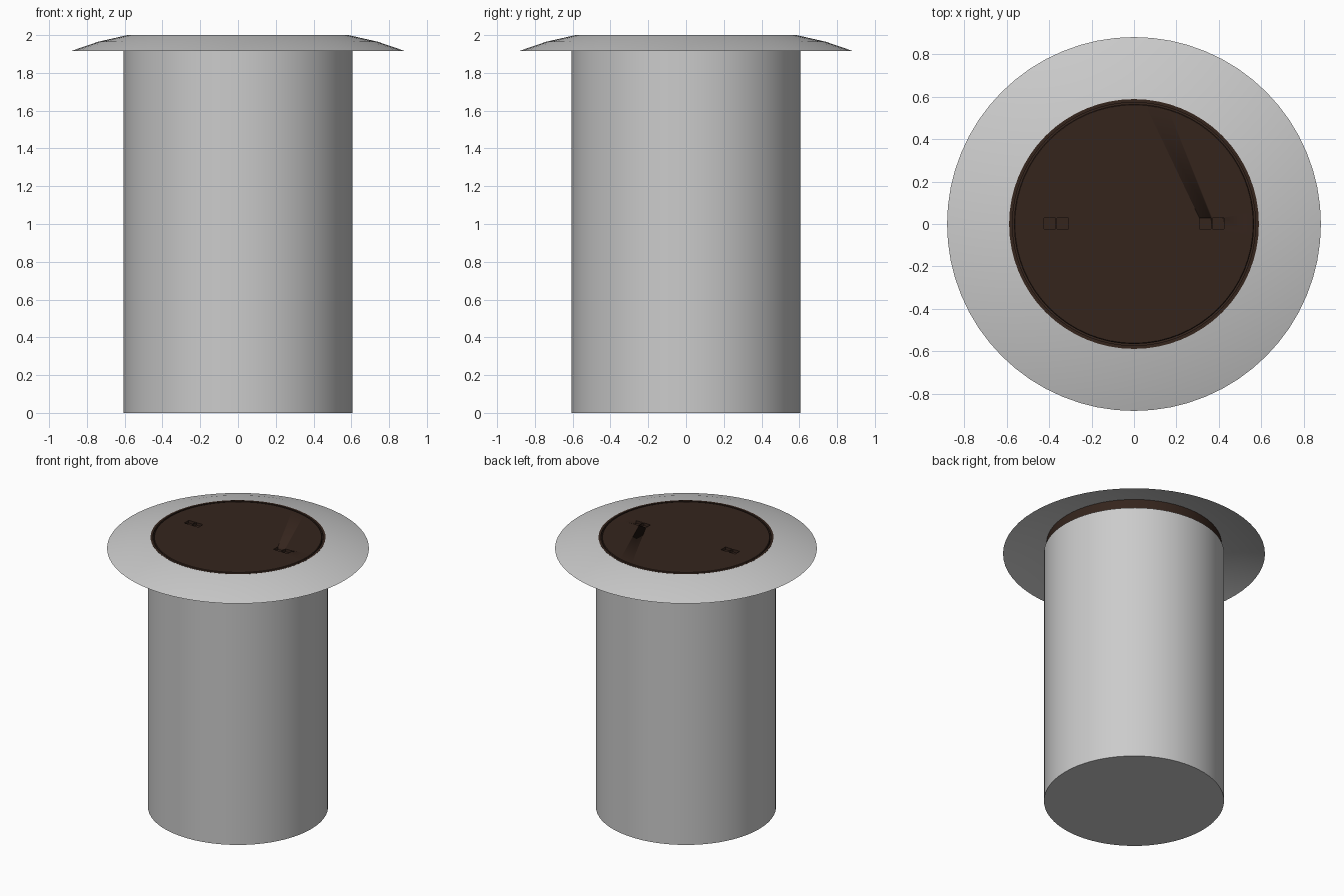
import bpy, bmesh, math

if "Cube" in bpy.data.objects:
    bpy.data.objects.remove(bpy.data.objects["Cube"])

SEG = 64

def lathe(name, profile, mat=None):
    """Revolve (radius, z) points round z; radius 0 becomes a flat cap."""
    bm = bmesh.new()
    rings = []
    for r, z in profile:
        if r == 0:
            rings.append(None)
            continue
        rings.append([bm.verts.new((r * math.cos(2 * math.pi * i / SEG),
                                    r * math.sin(2 * math.pi * i / SEG), z)) for i in range(SEG)])
    for a, b in zip(rings, rings[1:]):
        if a is None or b is None:
            bm.faces.new(a or b)
            continue
        for i in range(SEG):
            j = (i + 1) % SEG
            bm.faces.new((a[i], a[j], b[j], b[i]))
    bmesh.ops.recalc_face_normals(bm, faces=bm.faces)
    return finish(name, bm, mat)

def finish(name, bm, mat=None):
    me = bpy.data.meshes.new(name)
    bm.to_mesh(me)
    bm.free()
    ob = bpy.data.objects.new(name, me)
    bpy.context.collection.objects.link(ob)
    if mat:
        me.materials.append(mat)
    bpy.ops.object.select_all(action='DESELECT')
    ob.select_set(True)
    bpy.context.view_layer.objects.active = ob
    bpy.ops.object.shade_smooth_by_angle(angle=math.radians(30))
    return ob

iron = bpy.data.materials.new("dark_iron")
iron.diffuse_color = (0.035, 0.018, 0.012, 1)
iron.use_nodes = True
iron.node_tree.nodes["Principled BSDF"].inputs["Base Color"].default_value = iron.diffuse_color

# Shaft: open-topped tube with a closed floor
lathe("shaft", [(0, 0), (0.605, 0), (0.605, 1.925)])

# Road apron: thin sloping skirt, normals facing up
apron = lathe("apron", [(0.585, 2.0), (0.74, 1.965), (0.88, 1.917)])
if apron.data.polygons[0].normal.z < 0:
    apron.data.flip_normals()

# Frame: iron ring with a ledge that carries the cover
lathe("frame", [(0.605, 1.925), (0.588, 1.925), (0.588, 2.0), (0.572, 2.0),
                (0.572, 1.95), (0.53, 1.95), (0.53, 1.925), (0.588, 1.925)][1:], iron)

# Cover: round lid
cover = lathe("cover", [(0, 1.95), (0.565, 1.95), (0.565, 1.996), (0.561, 2.0), (0, 2.0)], iron)

# Lifting pockets: two slots either side of a bar, mirrored left and right
bm = bmesh.new()
for side in (-1, 1):
    for x in (0.335, 0.397):
        box = bmesh.ops.create_cube(bm, size=1)["verts"]
        bmesh.ops.scale(bm, vec=(0.055, 0.052, 0.06), verts=box)
        bmesh.ops.translate(bm, vec=(side * x, 0.003, 2.01), verts=box)
cutter = finish("pocket_cutter", bm)
cutter.hide_render = True
cutter.display_type = 'WIRE'
cut = cover.modifiers.new("pockets", 'BOOLEAN')
cut.operation = 'DIFFERENCE'
cut.object = cutter
